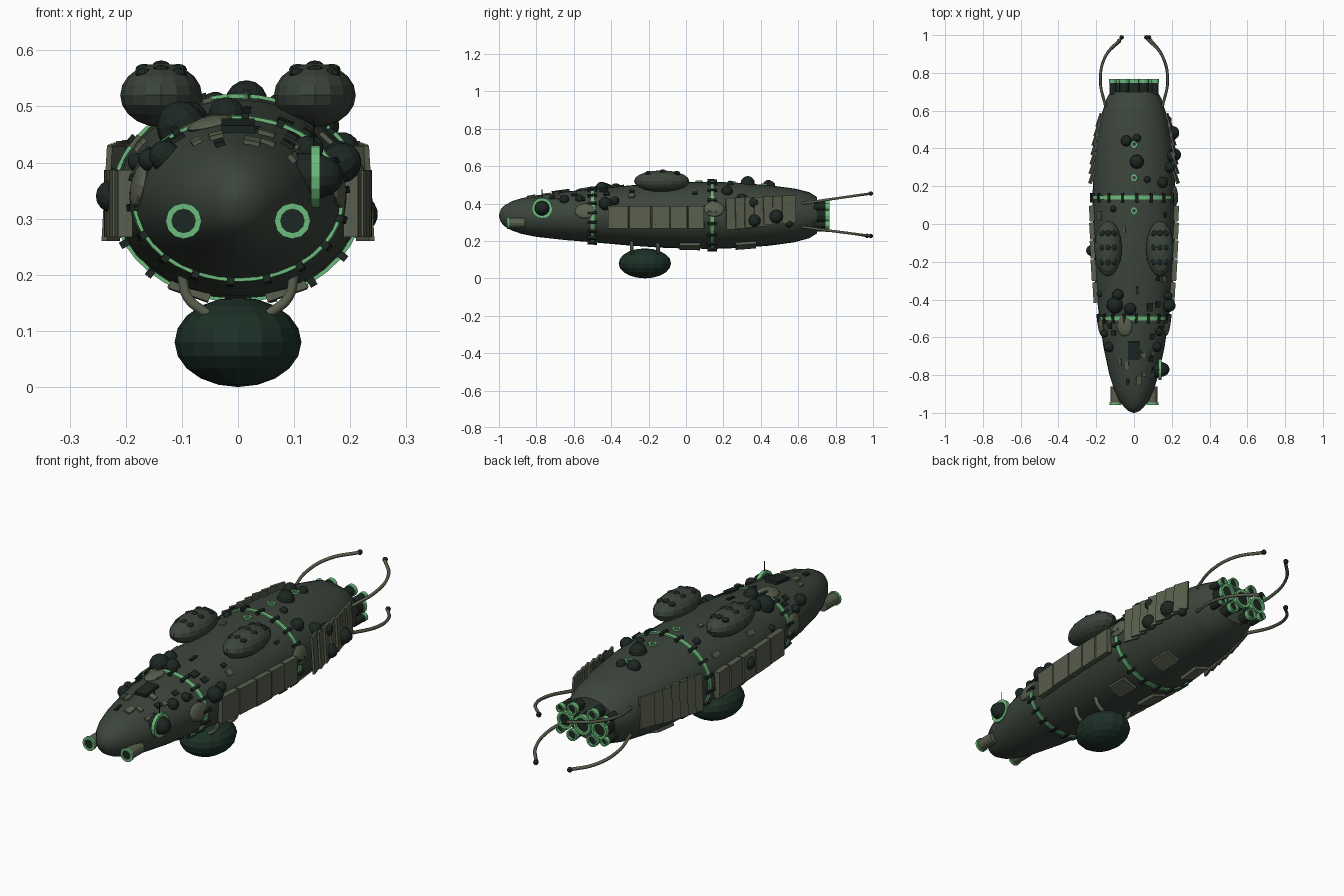
import bpy, bmesh, math, random
from mathutils import Vector, Matrix

if "Cube" in bpy.data.objects:
    bpy.data.objects.remove(bpy.data.objects["Cube"])
random.seed(4)

def mat(name, c):
    m = bpy.data.materials.new(name)
    m.diffuse_color = (*c, 1)
    m.use_nodes = True
    m.node_tree.nodes["Principled BSDF"].inputs["Base Color"].default_value = m.diffuse_color
    return m
HULL = mat("hull_green", (0.045, 0.06, 0.045))
DARK = mat("dark", (0.012, 0.02, 0.016))
POD = mat("pod_green", (0.012, 0.03, 0.02))
PLATE = mat("plate", (0.10, 0.115, 0.075))
GLOW = mat("bright_green", (0.15, 0.50, 0.20))

def finish(bm, name, m, smooth=False):
    bmesh.ops.recalc_face_normals(bm, faces=bm.faces)
    me = bpy.data.meshes.new(name)
    bm.to_mesh(me); bm.free()
    me.materials.append(m)
    o = bpy.data.objects.new(name, me)
    bpy.context.collection.objects.link(o)
    if smooth:
        bpy.ops.object.select_all(action='DESELECT')
        o.select_set(True)
        bpy.context.view_layer.objects.active = o
        bpy.ops.object.shade_smooth_by_angle(angle=math.radians(30))
    return o

# hull profile: y, half width, bottom z, top z
PROF = [(-1, .004, .33, .34), (-.99, .03, .30, .37), (-.97, .052, .278, .39), (-.93, .08, .255, .413),
        (-.88, .104, .238, .428), (-.8, .13, .222, .443), (-.65, .162, .205, .463), (-.5, .184, .193, .478),
        (-.3, .206, .175, .497), (-.1, .216, .162, .512), (.14, .22, .157, .517), (.3, .214, .163, .51),
        (.45, .199, .175, .497), (.58, .172, .193, .48), (.66, .147, .215, .46), (.70, .125, .24, .435)]

def section(y):
    for a, b in zip(PROF, PROF[1:]):
        if y <= b[0]:
            t = max(0, (y - a[0]) / (b[0] - a[0]))
            w, lo, hi = [a[i] + (b[i] - a[i]) * t for i in (1, 2, 3)]
            return w, (lo + hi) / 2, (hi - lo) / 2
    return PROF[-1][1], .338, .098

def surf(y, a, off=0):
    w, zc, h = section(y)
    return Vector(((w + off) * math.cos(a), y, zc + (h + off) * math.sin(a)))

def frame(y, a):
    # matrix on the hull: local z = outward, local y = lengthwise
    p = surf(y, a)
    dy = (surf(y + .01, a) - surf(y - .01, a)).normalized()
    n = (surf(y, a + .02) - surf(y, a - .02)).cross(dy).normalized()
    if n.dot(p - Vector((0, y, section(y)[1]))) < 0:
        n = -n
    x = dy.cross(n)
    return Matrix.Translation(p) @ Matrix((x, dy, n)).transposed().to_4x4()

def at_x(x, y): return math.acos(max(-1, min(1, x / section(y)[0])))
def at_z(z, y, side=1):
    a = math.asin((z - section(y)[1]) / section(y)[2])
    return a if side > 0 else math.pi - a

def box(bm, M, s): bmesh.ops.create_cube(bm, size=1, matrix=M @ Matrix.Diagonal((*s, 1)))
def ball(bm, M, s, u=12, v=8):
    bmesh.ops.create_uvsphere(bm, u_segments=u, v_segments=v, radius=1, matrix=M @ Matrix.Diagonal((*s, 1)))
T = lambda *p: Matrix.Translation(p)
RX = Matrix.Rotation(math.pi / 2, 4, 'X')   # local z -> -y
def cyl(bm, M, r, d, n=12, r2=None):
    bmesh.ops.create_cone(bm, cap_ends=True, segments=n, radius1=r, radius2=r if r2 is None else r2, depth=d, matrix=M)
def hoop(bm, M, ro, ri, d, n=12):
    # square-section ring around local z
    rows = [[bm.verts.new(M @ Vector((r * math.cos(k * math.tau / n), r * math.sin(k * math.tau / n), z)))
             for k in range(n)] for r, z in ((ro, -d / 2), (ro, d / 2), (ri, d / 2), (ri, -d / 2))]
    for i in range(4):
        for k in range(n):
            bm.faces.new((rows[i][k], rows[i][(k + 1) % n], rows[(i + 1) % 4][(k + 1) % n], rows[(i + 1) % 4][k]))

def loft(bm, ys_off, n=32, closed=False):
    rows = [[bm.verts.new(surf(y, k * math.tau / n, o)) for k in range(n)] for y, o in ys_off]
    for i in range(len(rows) - (0 if closed else 1)):
        A, B = rows[i], rows[(i + 1) % len(rows)]
        for k in range(n):
            bm.faces.new((A[k], A[(k + 1) % n], B[(k + 1) % n], B[k]))
    if not closed:
        bm.faces.new(rows[0]); bm.faces.new(rows[-1])

bm = bmesh.new(); loft(bm, [(p[0], 0) for p in PROF]); finish(bm, "hull", HULL, True)

# two glowing bands with clamps
ring, clamp = bmesh.new(), bmesh.new()
for y in (-.5, .14):
    loft(ring, [(y - .01, -.01), (y - .01, .006), (y + .01, .006), (y + .01, -.01)], 40, True)
    for k in range(18):
        box(clamp, frame(y, (k + .3) * math.tau / 18), (.013, .05, .026))
finish(ring, "band_rings", GLOW); finish(clamp, "band_clamps", DARK)

# upper pods with knobs
pods, knobs = bmesh.new(), bmesh.new()
for s in (-1, 1):
    ball(pods, T(s * .137, -.13, .52), (.073, .148, .057), 16, 10)
    for i in (-1, 0, 1):
        for j in (-1, 0, 1):
            ball(knobs, T(s * .137 + i * .03, -.125 + j * .075, .572 - .006 * abs(i) - .008 * abs(j)), (.016, .018, .01), 8, 6)
finish(pods, "upper_pods", HULL); finish(knobs, "pod_knobs", DARK)

# belly pod
bm = bmesh.new(); ball(bm, T(0, -.22, .08), (.113, .14, .08), 16, 10); finish(bm, "belly_pod", POD)

def tube(name, pts, r, m):
    c = bpy.data.curves.new(name, 'CURVE'); c.dimensions = '3D'
    c.bevel_depth = r; c.bevel_resolution = 1; c.resolution_u = 6; c.use_fill_caps = True
    sp = c.splines.new('BEZIER'); sp.bezier_points.add(len(pts) - 1)
    for b, p in zip(sp.bezier_points, pts):
        b.co = p; b.handle_left_type = b.handle_right_type = 'AUTO'
    c.materials.append(m)
    bpy.context.collection.objects.link(bpy.data.objects.new(name, c))

# belly struts and tail prongs
tips = bmesh.new()
for s in (-1, 1):
    for y in (-.29, -.15):
        tube("belly_strut", [(s * .10, y, .20), (s * .09, y, .16), (s * .055, y, .13)], .01, PLATE)
    for z0, z1, xe, ye in ((.40, .453, .065, .985), (.275, .227, .08, .965 if s < 0 else .985)):
        tube("tail_prong", [(s * .15, .62, z0), (s * .178, .76, z0 + (z1 - z0) * .4),
                            (s * .15, .89, z0 + (z1 - z0) * .75), (s * xe, ye, z1)], .0075, PLATE)
        ball(tips, T(s * xe, ye + .003, z1), (.012,) * 3, 8, 6)
finish(tips, "prong_tips", DARK)

# nose tubes
tub, rim, core = bmesh.new(), bmesh.new(), bmesh.new()
for s in (-1, 1):
    cyl(tub, T(s * .097, -.905, .296) @ RX, .027, .09)
    hoop(rim, T(s * .097, -.952, .296) @ RX, .032, .021, .012)
    cyl(core, T(s * .097, -.951, .296) @ RX, .021, .005)

# tail thrusters
th = [(0, .335, .045), (-.088, .335, .04), (.088, .335, .04)]
th += [(sx * .052, .335 + sz * .06, .027) for sx in (-1, 1) for sz in (-1, 1)]
th += [(sx * .113, .335 + sz * .048, .02) for sx in (-1, 1) for sz in (-1, 1)]
for x, z, r in th:
    cyl(core, T(x, .72, z) @ RX, r * .9, .07)
    hoop(rim, T(x, .757, z) @ RX, r, r * .72, .02)

# side eye on the right of the nose
F = T(.138, -.77, .375) @ Matrix.Rotation(math.pi / 2, 4, 'Y')
hoop(rim, F, .055, .04, .016, 16)
cyl(core, T(.125, -.77, .375) @ Matrix.Rotation(math.pi / 2, 4, 'Y'), .042, .04, 16)
ball(core, F, (.04, .04, .05), 14, 10)

# small top ports
for y in (.07, .245, .42):
    hoop(rim, frame(y, math.pi / 2), .019, .010, .014)
finish(tub, "nose_tubes", PLATE); finish(rim, "bright_rims", GLOW); finish(core, "thruster_cores_and_eye", DARK)

# side armour plates and raked aft slats
pl = bmesh.new()
edges = [-.42, -.305, -.185, -.085, .01, .1]
for s in (-1, 1):
    for a, b in zip(edges, edges[1:]):
        y = (a + b) / 2
        w = section(y)[0]
        box(pl, T(s * (w + .005), y, .327) @ Matrix.Rotation(-s * .06, 4, 'Z'), (.026, b - a - .006, .12))
    for i in range(7):
        y = .25 + i * .05
        M = T(s * (section(y)[0] + .006), y, .345 + .004 * i) @ Matrix.Rotation(s * .32, 4, 'Z') @ Matrix.Rotation(-s * .06, 4, 'Y')
        box(pl, M, (.01, .075, .17 - .004 * i))
    # belly panels
    for y in (.02, .32):
        box(pl, frame(y, at_x(s * .085, y) * -1), (.075, .11, .022))
finish(pl, "armour_plates", PLATE)

# shallow blisters
bl = bmesh.new()
for y, a in ((-.54, at_z(.36, -.54)), (.15, at_z(.37, .15)), (-.54, at_x(-.05, -.54)), (-.54, at_z(.36, -.54, -1))):
    ball(bl, frame(y, a), (.042, .055, .014))
finish(bl, "hull_blisters", PLATE)

# round growths: x, y, radius on top; z, y, radius, side on flanks
bm = bmesh.new()
for x, y, r in ((-.04, .44, .03), (.015, .455, .022), (.015, .33, .038), (.07, .235, .018), (.15, .22, .03),
                (.185, .3, .03), (-.11, .08, .018), (-.085, -.375, .032), (-.1, -.43, .045), (-.02, -.45, .033),
                (-.18, -.37, .016), (-.13, -.65, .028), (.12, -.65, .026), (.13, -.57, .022)):
    ball(bm, frame(y, at_x(x, y)), (r, r, r * 1.05))
for z, y, r, s in ((.33, .48, .038, 1), (.31, .365, .035, 1), (.40, .36, .03, 1), (.395, -.43, .036, 1), (.41, -.38, .024, 1),
                   (.295, .55, .02, 1), (.29, -.16, .018, 1), (.34, -.14, .03, -1), (.40, -.58, .02, -1)):
    ball(bm, frame(y, at_z(z, y, s)) @ T(0, 0, .008), (r, r, r * 1.05))
finish(bm, "growths", DARK)

# nose hatch and greebles
bm = bmesh.new(); box(bm, frame(-.67, math.pi / 2), (.058, .095, .024)); finish(bm, "nose_hatch", DARK)
g1, g2 = bmesh.new(), bmesh.new()
for i in range(26):
    y = random.uniform(-.85, -.52) if i < 16 else random.uniform(-.45, .1)
    a = random.uniform(.5, 2.65)
    box((g1, g2)[i % 2], frame(y, a), (random.uniform(.012, .03), random.uniform(.02, .05), .014))
finish(g1, "small_boxes_dark", DARK); finish(g2, "small_boxes_light", PLATE)

# thin mast by the eye
bm = bmesh.new(); cyl(bm, T(.135, -.77, .43), .002, .09, 6); finish(bm, "mast", DARK)
